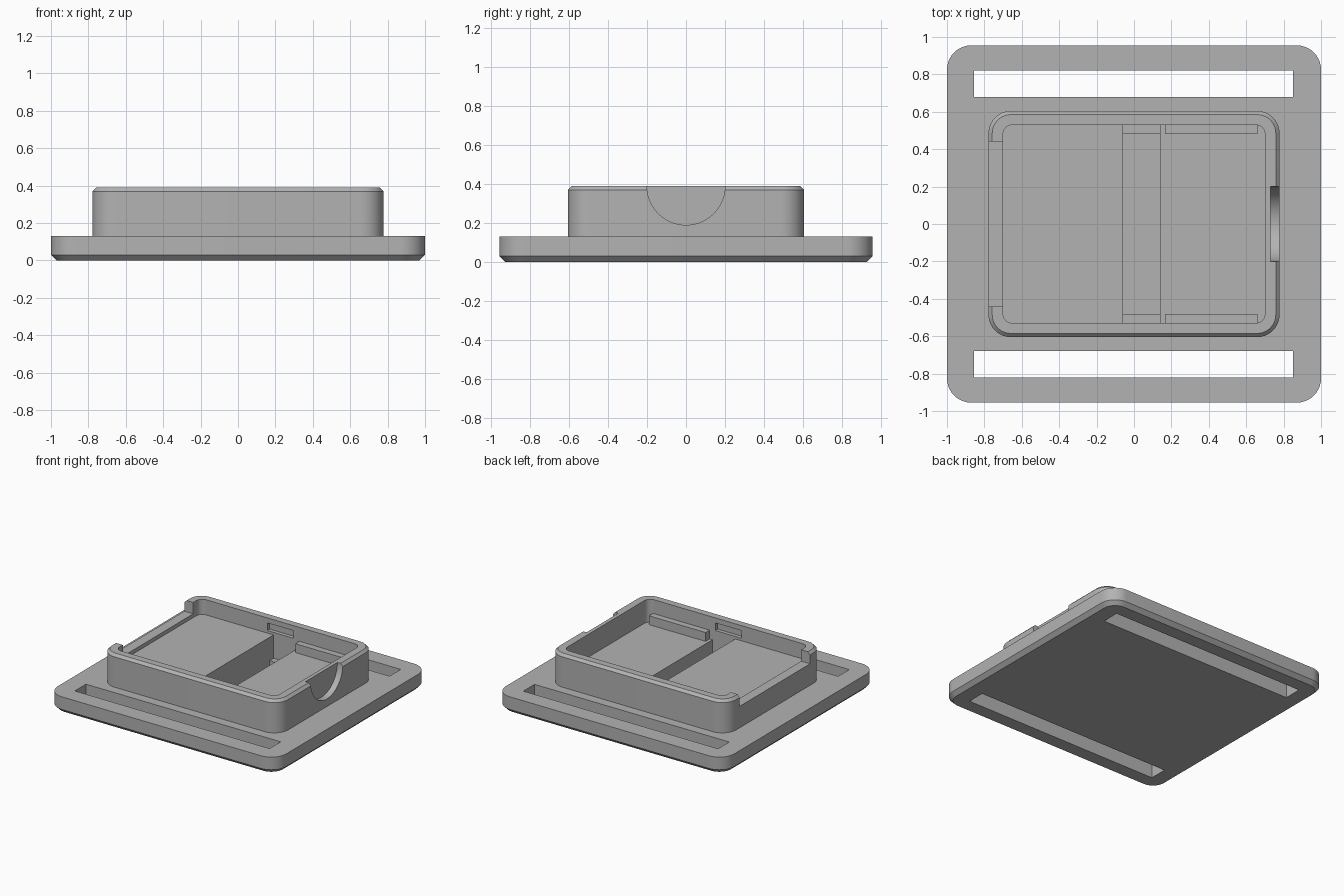
import bpy, bmesh, math

cube = bpy.data.objects.get("Cube")
if cube:
    bpy.data.objects.remove(cube, do_unlink=True)

grey = bpy.data.materials.new("plain_grey")
grey.use_nodes = True
colour = (0.45, 0.45, 0.45, 1)
grey.diffuse_color = colour
grey.node_tree.nodes["Principled BSDF"].inputs["Base Color"].default_value = colour


def outline(x0, x1, y0, y1, r_left, r_right, steps=10):
    """Counter-clockwise rectangle with separately rounded left and right corners."""
    points = []
    corners = [(x1, y1, r_right, 0), (x0, y1, r_left, 90),
               (x0, y0, r_left, 180), (x1, y0, r_right, 270)]
    for x, y, r, start in corners:
        cx = x - math.copysign(r, x - (x0 + x1) / 2)
        cy = y - math.copysign(r, y - (y0 + y1) / 2)
        for i in range(steps + 1 if r else 1):
            a = math.radians(start + 90 * i / steps)
            points.append((cx + r * math.cos(a), cy + r * math.sin(a)))
    return points


def prism(name, x0, x1, y0, y1, z0, z1, r_left=0, r_right=0, low=0, high=0):
    """Upright prism; low and high chamfer its bottom and top rims."""
    levels = [(z0, low)]
    if low:
        levels.append((z0 + low, 0))
    if high:
        levels.append((z1 - high, 0))
    levels.append((z1, high))
    bm = bmesh.new()
    rings = []
    for z, inset in levels:
        pts = outline(x0 + inset, x1 - inset, y0 + inset, y1 - inset,
                      max(r_left - inset, 0), max(r_right - inset, 0))
        rings.append([bm.verts.new((x, y, z)) for x, y in pts])
    n = len(rings[0])
    bm.faces.new(rings[0][::-1])
    bm.faces.new(rings[-1])
    for a, b in zip(rings, rings[1:]):
        for i in range(n):
            j = (i + 1) % n
            bm.faces.new((a[i], a[j], b[j], b[i]))
    mesh = bpy.data.meshes.new(name)
    bm.to_mesh(mesh)
    bm.free()
    mesh.materials.append(grey)
    obj = bpy.data.objects.new(name, mesh)
    bpy.context.collection.objects.link(obj)
    return obj


def combine(target, tool, operation):
    """Apply a boolean and discard the tool."""
    bpy.ops.object.select_all(action="DESELECT")
    bpy.context.view_layer.objects.active = target
    target.select_set(True)
    mod = target.modifiers.new("boolean", "BOOLEAN")
    mod.solver = "EXACT"
    mod.operation = operation
    mod.object = tool
    bpy.ops.object.modifier_apply(modifier=mod.name)
    bpy.data.objects.remove(tool, do_unlink=True)


# Mounting plate joined to the raised tray
body = prism("strap_tray", -1, 1, -0.955, 0.955, 0, 0.13, 0.13, 0.13, low=0.03)
tray = prism("tray_block", -0.778, 0.778, -0.605, 0.605, 0.06, 0.39, 0.12, 0.12, high=0.02)
combine(body, tray, "UNION")

TOP = 0.5
IN_X, IN_Y = 0.7, 0.53
cutters = [
    # Tray interior: high floor, lower floor, cross trench and its end steps
    prism("cavity", -IN_X, IN_X, -IN_Y, IN_Y, 0.27, TOP, 0.05, 0.05),
    prism("lower_floor", 0.14, IN_X, -IN_Y, IN_Y, 0.21, TOP, 0, 0.05),
    prism("trench_ends", -0.06, 0.14, -IN_Y, IN_Y, 0.085, TOP),
    prism("trench", -0.06, 0.14, -0.48, 0.48, 0.04, TOP),
    # Lowered end wall
    prism("wall_gap", -0.9, -0.69, -0.44, 0.44, 0.30, TOP),
]
for side in (-1, 1):
    # Strap slots and shallow clip recesses
    y0, y1 = sorted((side * 0.68, side * 0.82))
    cutters.append(prism("strap_slot", -0.855, 0.85, y0, y1, -0.1, TOP))
    y0, y1 = sorted((side * 0.5, side * 0.56))
    cutters.append(prism("clip_recess", -0.115, 0.115, y0, y1, 0.29, 0.35))

# Half-round thumb recess
bpy.ops.mesh.primitive_cylinder_add(vertices=64, radius=0.2, depth=0.2,
                                    location=(0.83, 0, 0.39),
                                    rotation=(0, math.pi / 2, 0))
thumb = bpy.context.object
thumb.data.materials.append(grey)
cutters.append(thumb)

for cutter in cutters:
    combine(body, cutter, "DIFFERENCE")

# Support rails along the lower floor
for side, label in ((-1, "front"), (1, "back")):
    y0, y1 = sorted((side * 0.48, side * 0.535))
    prism(label + "_support_rail", 0.165, 0.66, y0, y1, 0.2, 0.28)

bpy.ops.object.select_all(action="DESELECT")
bpy.context.view_layer.objects.active = body
body.select_set(True)
bpy.ops.object.shade_smooth_by_angle(angle=math.radians(30))
